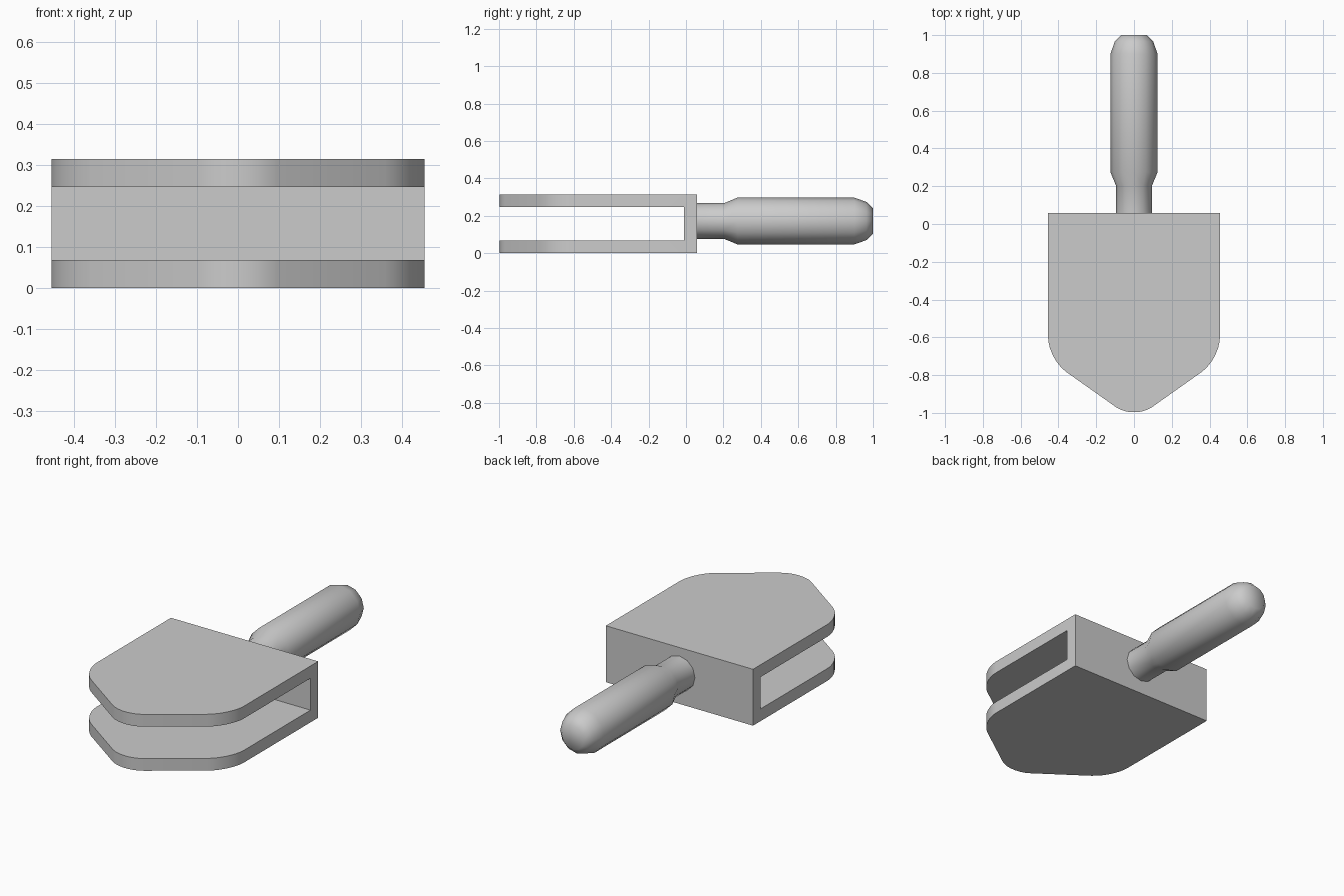
import bpy, bmesh, math
from mathutils import Matrix

cube = bpy.data.objects.get("Cube")
if cube:
    bpy.data.objects.remove(cube, do_unlink=True)

grey = bpy.data.materials.new("plain grey")
grey.use_nodes = True
colour = (0.6, 0.6, 0.6, 1)
grey.diffuse_color = colour
grey.node_tree.nodes["Principled BSDF"].inputs["Base Color"].default_value = colour


def add_object(name, bm):
    bmesh.ops.recalc_face_normals(bm, faces=bm.faces[:])
    mesh = bpy.data.meshes.new(name)
    bm.to_mesh(mesh)
    bm.free()
    obj = bpy.data.objects.new(name, mesh)
    mesh.materials.append(grey)
    bpy.context.collection.objects.link(obj)
    return obj


def smooth(obj, degrees):
    bpy.ops.object.select_all(action="DESELECT")
    obj.select_set(True)
    bpy.context.view_layer.objects.active = obj
    bpy.ops.object.shade_smooth_by_angle(angle=math.radians(degrees))


# Pointed body: a five-sided plan, extruded, with the three front corners rounded
HEIGHT, HALF, BACK = 0.315, 0.455, 0.058
plan = [(-HALF, BACK), (-HALF, -0.715), (0, -1.037), (HALF, -0.715), (HALF, BACK)]
bm = bmesh.new()
base = bm.faces.new([bm.verts.new((x, y, 0)) for x, y in plan])
top = bmesh.ops.extrude_face_region(bm, geom=[base])["geom"]
bmesh.ops.translate(bm, vec=(0, 0, HEIGHT),
                    verts=[v for v in top if isinstance(v, bmesh.types.BMVert)])
corners = [e for e in bm.edges
           if abs(e.verts[0].co.z - e.verts[1].co.z) > 0.1 and e.verts[0].co.y < 0]
bmesh.ops.bevel(bm, geom=corners, offset=0.118, offset_type="OFFSET",
                segments=7, profile=0.5, affect="EDGES")
body = add_object("forked_body", bm)

# Slot that leaves an upper plate, a lower plate and a back wall
bm = bmesh.new()
bmesh.ops.create_cube(bm, size=1, matrix=Matrix.Translation((0, -0.61, HEIGHT / 2))
                      @ Matrix.Diagonal((1.2, 1.2, 0.178, 1)))
cutter = add_object("slot_cutter", bm)
cutter.hide_render = True
slot = body.modifiers.new("slot", "BOOLEAN")
slot.object = cutter
slot.solver = "EXACT"
bpy.context.view_layer.objects.active = body
bpy.ops.object.modifier_apply(modifier=slot.name)
bpy.data.objects.remove(cutter, do_unlink=True)
smooth(body, 25)

# Handle: narrow neck, flared grip and rounded end, as (distance along y, radius)
profile = [(0.05, 0.096), (0.205, 0.096), (0.275, 0.125),
           (0.9, 0.125), (0.965, 0.102), (1.0, 0.068)]
SIDES, AXIS_Z = 12, 0.172
bm = bmesh.new()
rings = []
for y, r in profile:
    angles = [math.tau * i / SIDES for i in range(SIDES)]
    rings.append([bm.verts.new((r * math.cos(a), y, AXIS_Z + r * math.sin(a))) for a in angles])
for a, b in zip(rings, rings[1:]):
    for i in range(SIDES):
        j = (i + 1) % SIDES
        bm.faces.new((a[i], a[j], b[j], b[i]))
bm.faces.new(rings[0])
bm.faces.new(rings[-1])
handle = add_object("handle", bm)
smooth(handle, 60)
